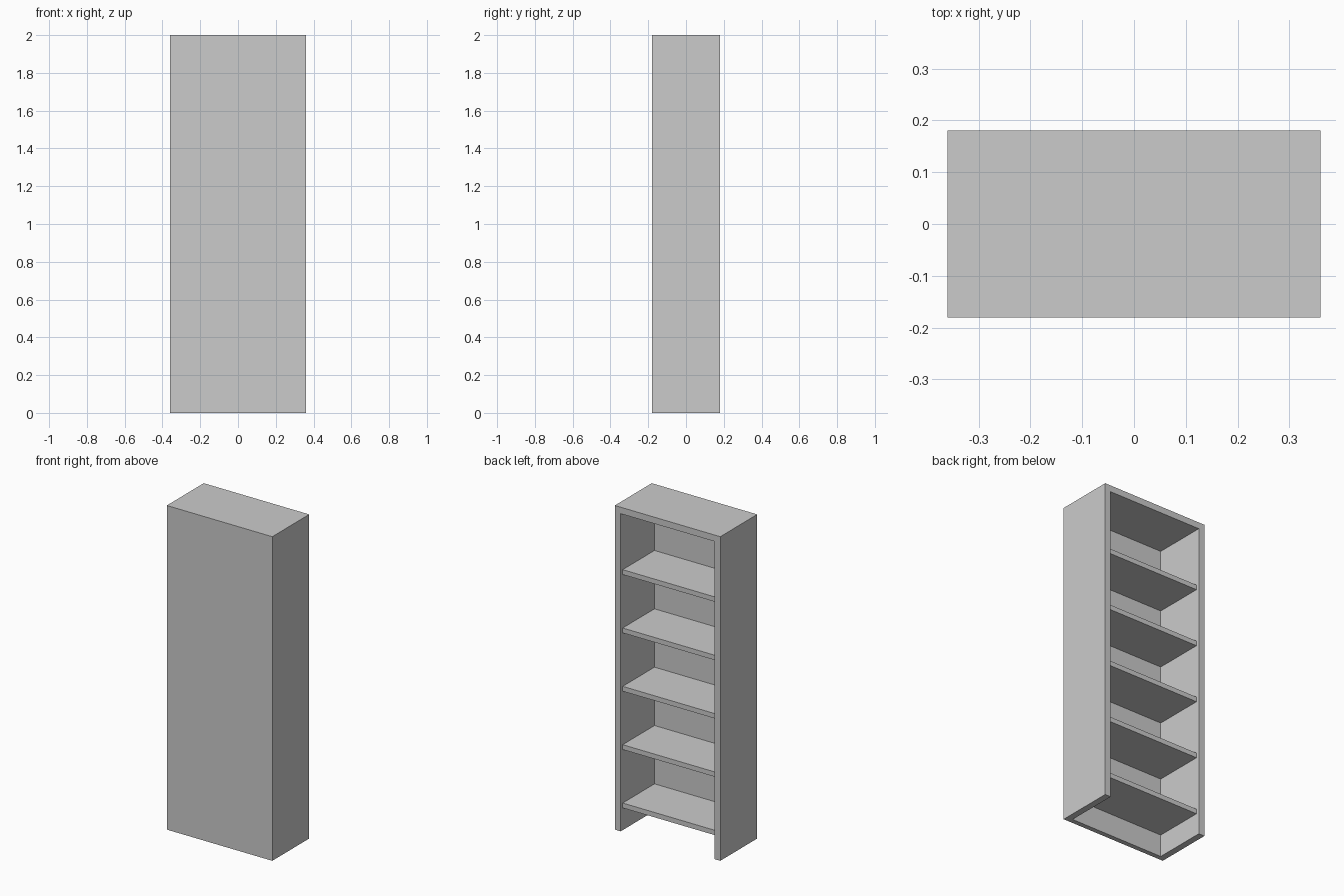
import bpy

if "Cube" in bpy.data.objects:
    bpy.data.objects.remove(bpy.data.objects["Cube"])

WIDTH, DEPTH, HEIGHT = 0.72, 0.36, 2.0
BOARD = 0.04            # side and top thickness
PANEL = 0.03            # closed panel thickness
SHELF = 0.03            # shelf thickness
INSET = 0.02            # shelf setback from the open side
FIRST, STEP, COUNT = 0.137, 0.36, 5


def box(name, lo, hi):
    """Axis-aligned box between two corners."""
    size = [b - a for a, b in zip(lo, hi)]
    centre = [(a + b) / 2 for a, b in zip(lo, hi)]
    bpy.ops.mesh.primitive_cube_add(size=1, location=centre)
    ob = bpy.context.object
    ob.name = ob.data.name = name
    ob.scale = size
    bpy.ops.object.transform_apply(location=False, rotation=False, scale=True)
    return ob


x, y = WIDTH / 2, DEPTH / 2
inner_x, inner_y = x - BOARD, -y + PANEL

# Case: one solid block hollowed from the open side and the underside
case = box("bookcase_case", (-x, -y, 0), (x, y, HEIGHT))
cutter = box("hollow_cutter", (-inner_x, inner_y, -0.1),
             (inner_x, y + 0.1, HEIGHT - BOARD))
cutter.hide_render = True
cut = case.modifiers.new("hollow", 'BOOLEAN')
cut.operation = 'DIFFERENCE'
cut.solver = 'EXACT'
cut.object = cutter
bpy.context.view_layer.objects.active = case
bpy.ops.object.modifier_apply(modifier=cut.name)
bpy.data.objects.remove(cutter)

# Evenly spaced shelves, set slightly back from the opening
for i in range(COUNT):
    z = FIRST + i * STEP
    box(f"shelf_{i + 1}", (-inner_x, inner_y, z),
        (inner_x, y - INSET, z + SHELF))
